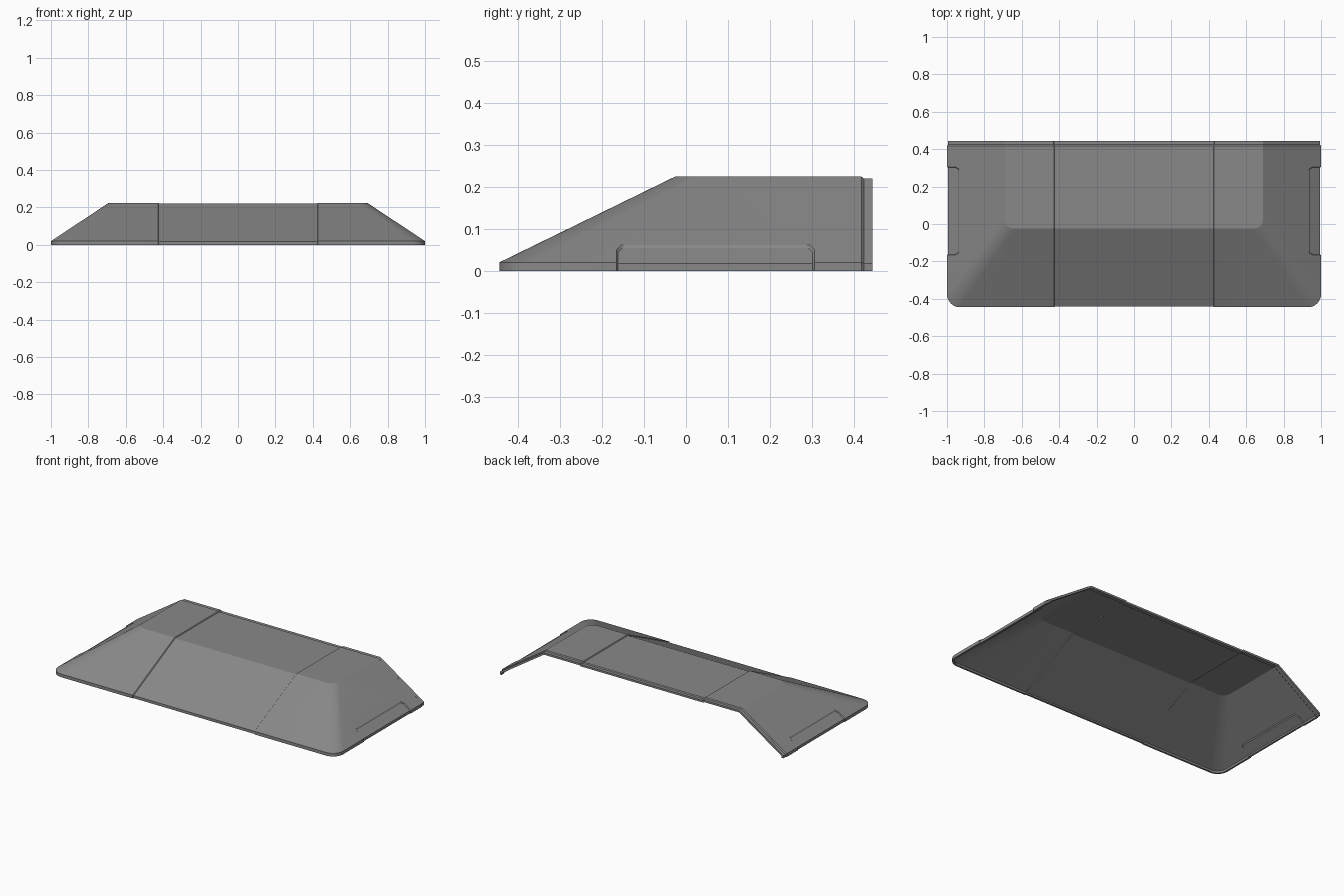
import bpy, bmesh, math
from mathutils import Vector

cube = bpy.data.objects.get("Cube")
if cube:
    bpy.data.objects.remove(cube, do_unlink=True)

BACK = 0.445

grey = bpy.data.materials.new("mid grey")
grey.use_nodes = True
grey.diffuse_color = (0.25, 0.25, 0.25, 1)
grey.node_tree.nodes["Principled BSDF"].inputs["Base Color"].default_value = (0.25, 0.25, 0.25, 1)


def outline(bm, half, front, radius, z, steps=8):
    """U-shaped outline, open at the back, with rounded front corners."""
    right = [(half, BACK)]
    for i in range(steps + 1):
        a = math.pi / 2 * i / steps
        right.append((half - radius + radius * math.cos(a),
                      front + radius - radius * math.sin(a)))
    pts = right + [(-x, y) for x, y in reversed(right)]
    return [bm.verts.new((x, y, z)) for x, y in pts]


def cut(bm, co, no):
    geom = bm.verts[:] + bm.edges[:] + bm.faces[:]
    bmesh.ops.bisect_plane(bm, geom=geom, dist=1e-5, plane_co=co, plane_no=no)


def sink(bm, depth, test):
    """Press the chosen points inward along the surface."""
    bm.normal_update()
    moves = [(v, v.normal * depth * v.calc_shell_factor()) for v in bm.verts if test(v.co)]
    for v, d in moves:
        v.co -= d


# Shell skin: upright rim, sloping sides and flat top
bm = bmesh.new()
rings = [outline(bm, 1, -0.445, 0.07, 0),
         outline(bm, 1, -0.445, 0.07, 0.02),
         outline(bm, 0.69, -0.025, 0.05, 0.225)]
for low, high in zip(rings, rings[1:]):
    for i in range(len(low) - 1):
        bm.faces.new((low[i + 1], low[i], high[i], high[i + 1]))
bm.faces.new(rings[-1])
bmesh.ops.recalc_face_normals(bm, faces=bm.faces[:])
top = max(bm.faces, key=lambda f: f.calc_center_median().z)
if top.normal.z < 0:
    bmesh.ops.reverse_faces(bm, faces=bm.faces[:])

# Grip recess outline on both ends: distances to its sides, top and clipped corners
MID, HALF, TALL = 0.07, 0.236, 0.062
diag = math.sqrt(0.5)
grip_planes = [(Vector((0, MID + s * HALF, 0)), Vector((0, s, 0))) for s in (-1, 1)]
grip_planes += [(Vector((0, MID + s * (HALF - 0.012), TALL)), Vector((0, s * diag, diag)))
                for s in (-1, 1)]
grip_planes.append((Vector((0, 0, TALL)), Vector((0, 0, 1))))

for co, no in grip_planes:
    for inset in (0, 0.004):
        cut(bm, co - no * inset, no)
for x in (-0.428, -0.424, 0.424, 0.428):
    cut(bm, (x, 0, 0), (1, 0, 0))
for y in (0.418, 0.424):
    cut(bm, (0, y, 0), (0, 1, 0))


def in_grip(p):
    return abs(p.x) > 0.85 and all((p - co).dot(no) < -0.003 for co, no in grip_planes)


sink(bm, 0.005, in_grip)                        # grip recesses
sink(bm, 0.005, lambda p: abs(p.x) < 0.426)     # lowered middle panel
sink(bm, 0.005, lambda p: p.y > 0.421)          # lap joint along the back

mesh = bpy.data.meshes.new("ramp_shell")
bm.to_mesh(mesh)
bm.free()
shell = bpy.data.objects.new("ramp_shell", mesh)
bpy.context.collection.objects.link(shell)
mesh.materials.append(grey)

# Wall thickness, grown inward
solid = shell.modifiers.new("wall", "SOLIDIFY")
solid.thickness = 0.012
solid.offset = -1
solid.use_even_offset = True

bpy.ops.object.select_all(action="DESELECT")
shell.select_set(True)
bpy.context.view_layer.objects.active = shell
bpy.ops.object.modifier_apply(modifier="wall")
bpy.ops.object.shade_smooth_by_angle(angle=math.radians(20))
